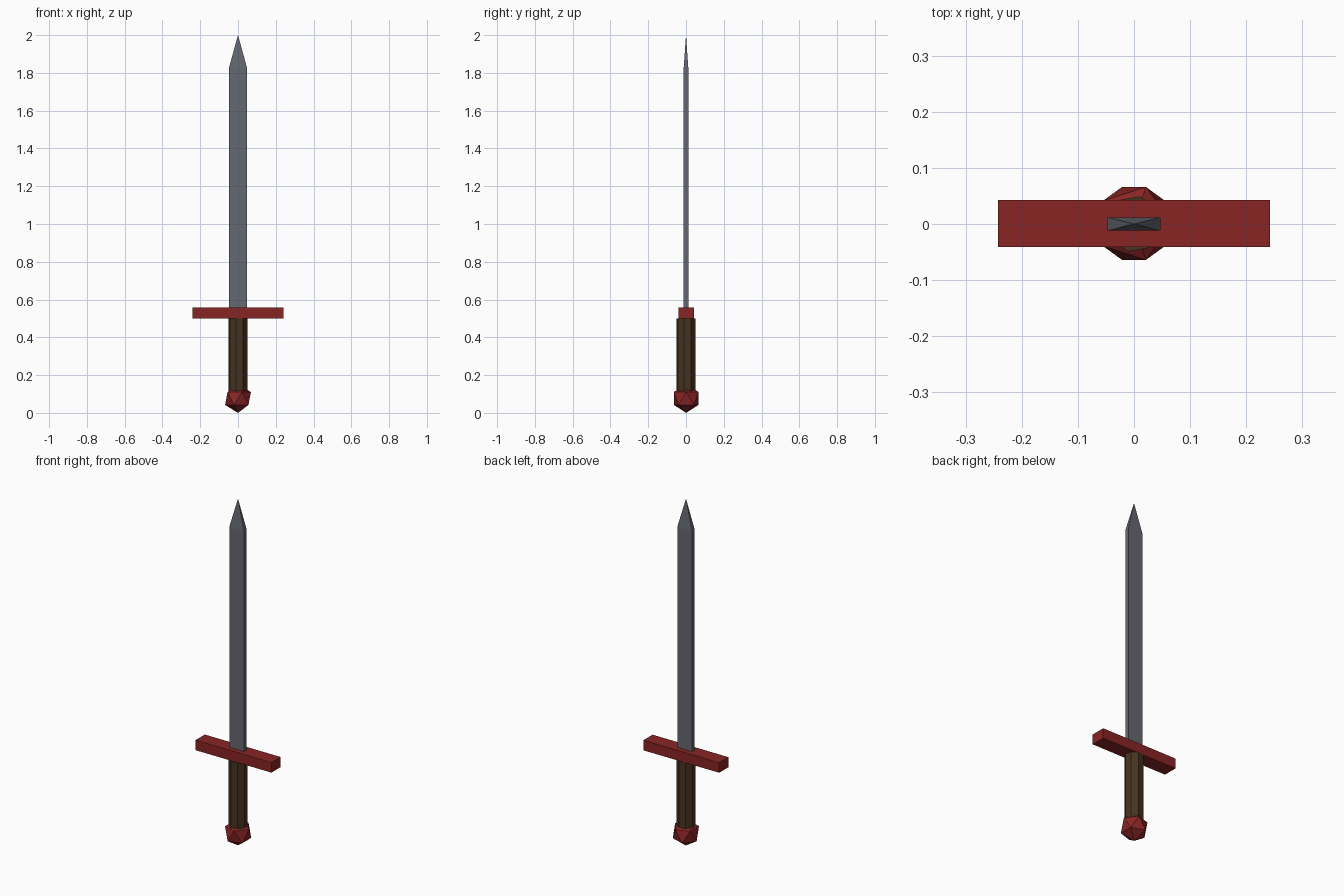
import bpy, bmesh, math
from mathutils import Matrix

cube = bpy.data.objects.get("Cube")
if cube:
    bpy.data.objects.remove(cube, do_unlink=True)


def material(name, rgb):
    mat = bpy.data.materials.new(name)
    mat.use_nodes = True
    mat.diffuse_color = (*rgb, 1)
    mat.node_tree.nodes["Principled BSDF"].inputs["Base Color"].default_value = (*rgb, 1)
    return mat


steel = material("grey_steel", (0.13, 0.14, 0.165))
red = material("dark_red", (0.25, 0.018, 0.018))
wood = material("brown_wood", (0.065, 0.034, 0.014))


def add_part(name, bm, mat):
    bmesh.ops.recalc_face_normals(bm, faces=bm.faces)
    mesh = bpy.data.meshes.new(name)
    bm.to_mesh(mesh)
    bm.free()
    mesh.materials.append(mat)
    obj = bpy.data.objects.new(name, mesh)
    bpy.context.collection.objects.link(obj)


def box(width, depth, bottom, top, y=0):
    bm = bmesh.new()
    place = Matrix.Translation((0, y, (bottom + top) / 2))
    size = Matrix.Diagonal((width, depth, top - bottom, 1))
    bmesh.ops.create_cube(bm, size=1, matrix=place @ size)
    return bm


# Blade: flat bar whose top face is poked up into a point
bm = box(0.094, 0.024, 0.53, 1.83)
top = max(bm.faces, key=lambda f: f.calc_center_median().z)
tip = bmesh.ops.poke(bm, faces=[top])["verts"][0]
tip.co.z = 2.0
add_part("blade", bm, steel)

# Crossguard
add_part("crossguard", box(0.484, 0.084, 0.5, 0.558, 0.001), red)

# Grip: eight-sided, turned slightly off axis
bm = bmesh.new()
place = Matrix.Translation((0, 0, 0.3)) @ Matrix.Rotation(math.radians(-12.5), 4, "Z")
place = place @ Matrix.Rotation(math.radians(90), 4, "Z")
bmesh.ops.create_cone(bm, cap_ends=True, segments=8, radius1=0.0505,
                      radius2=0.0505, depth=0.4, matrix=place)
add_part("grip", bm, wood)

# Pommel: twenty-sided ball
bm = bmesh.new()
bmesh.ops.create_icosphere(bm, subdivisions=1, radius=0.0765,
                           matrix=Matrix.Translation((0, 0.001, 0.0765)))
add_part("pommel", bm, red)
